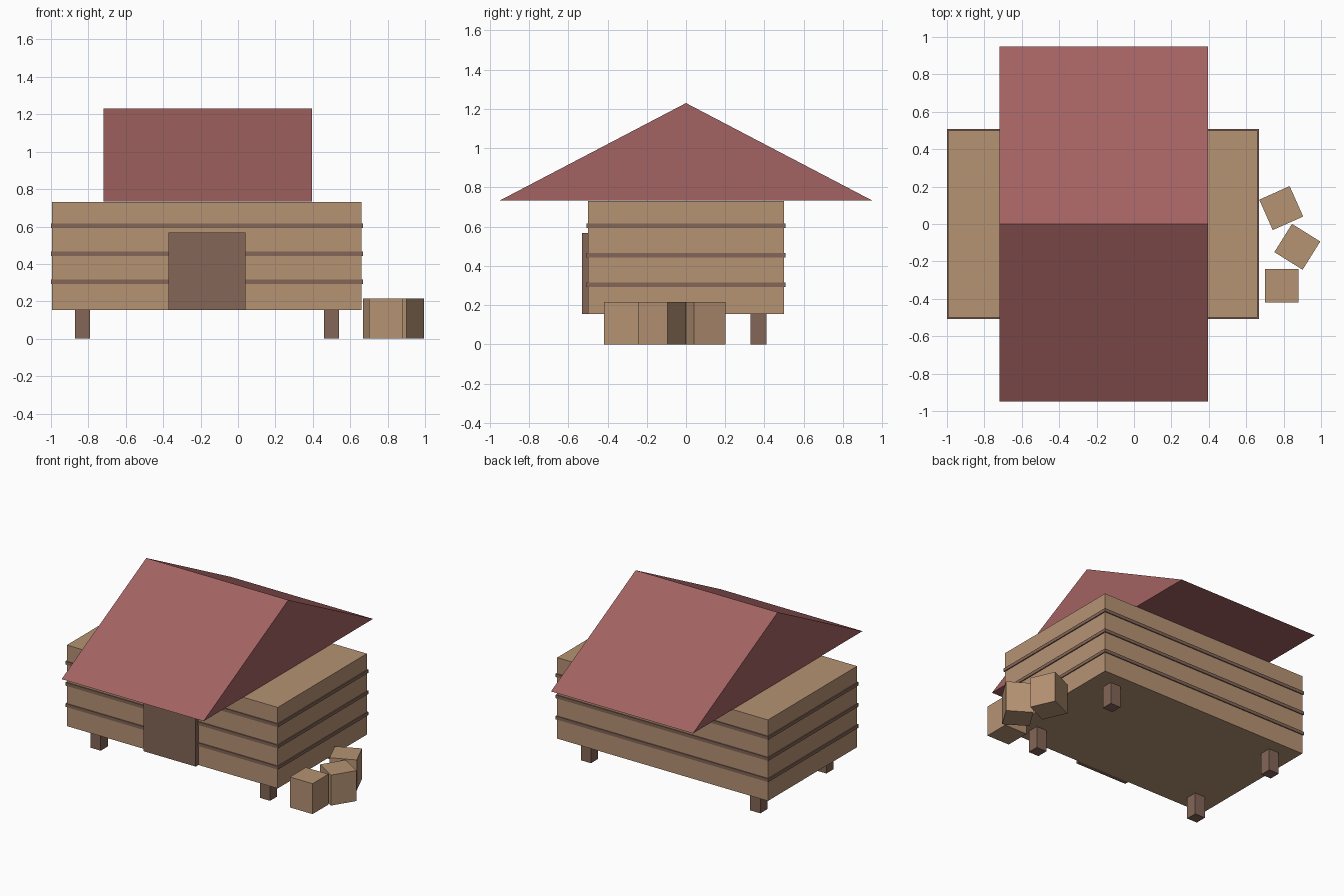
import bpy, bmesh
from math import radians
from mathutils import Matrix

cube = bpy.data.objects.get("Cube")
if cube:
    bpy.data.objects.remove(cube, do_unlink=True)


def material(name, rgb):
    """Flat material from 0-255 display values."""
    linear = [((c / 255 + 0.055) / 1.055) ** 2.4 for c in rgb] + [1]
    mat = bpy.data.materials.new(name)
    mat.use_nodes = True
    mat.diffuse_color = linear
    node = next(n for n in mat.node_tree.nodes if n.type == 'BSDF_PRINCIPLED')
    node.inputs["Base Color"].default_value = linear
    return mat


wood = material("light wood", (182, 147, 116))
dark = material("dark wood", (131, 102, 87))
red = material("red roof", (163, 98, 98))


def add(name, bm, mat, location=(0, 0, 0), turn=0):
    bmesh.ops.recalc_face_normals(bm, faces=bm.faces)
    mesh = bpy.data.meshes.new(name)
    bm.to_mesh(mesh)
    bm.free()
    mesh.materials.append(mat)
    obj = bpy.data.objects.new(name, mesh)
    obj.location = location
    obj.rotation_euler.z = radians(turn)
    bpy.context.collection.objects.link(obj)
    return obj


def box(name, mat, x, y, base, size, turn=0):
    """Box standing on height base, with its origin at the bottom centre."""
    bm = bmesh.new()
    bmesh.ops.create_cube(bm, size=1, matrix=Matrix.Diagonal((*size, 1)))
    bmesh.ops.translate(bm, verts=bm.verts, vec=(0, 0, size[2] / 2))
    return add(name, bm, mat, (x, y, base), turn)


MID = -0.166          # centre of the building along x
FLOOR = 0.155
LENGTH, DEPTH = 1.655, 1.0

# Raised body with dark bands around it
box("body", wood, MID, 0, FLOOR, (LENGTH, DEPTH, 0.575))
for i in range(3):
    box(f"wall_band_{i + 1}", dark, MID, 0, 0.293 + 0.15 * i,
        (LENGTH + 0.014, DEPTH + 0.014, 0.023))

# Door
box("door", dark, MID, -0.515, FLOOR, (0.41, 0.03, 0.413))

# Legs
for side, sx in (("right", -1), ("left", 1)):
    for end, sy in (("front", -1), ("back", 1)):
        box(f"{end}_{side}_leg", dark, MID + sx * 0.665, sy * 0.37, 0,
            (0.08, 0.08, FLOOR))

# Gabled roof: a triangle extruded along x
bm = bmesh.new()
gable = bm.faces.new([bm.verts.new((-0.72, y, z))
                      for y, z in ((-0.95, 0.733), (0.95, 0.733), (0, 1.23))])
side = bmesh.ops.extrude_face_region(bm, geom=[gable], use_keep_orig=True)
bmesh.ops.translate(bm, vec=(1.115, 0, 0),
                    verts=[v for v in side["geom"] if isinstance(v, bmesh.types.BMVert)])
add("roof", bm, red)

# Crates beside the building
for i, (x, y, turn) in enumerate(((0.79, -0.33, 0), (0.873, -0.122, -32), (0.787, 0.085, 24))):
    box(f"crate_{i + 1}", wood, x, y, 0, (0.178, 0.178, 0.216), turn)
